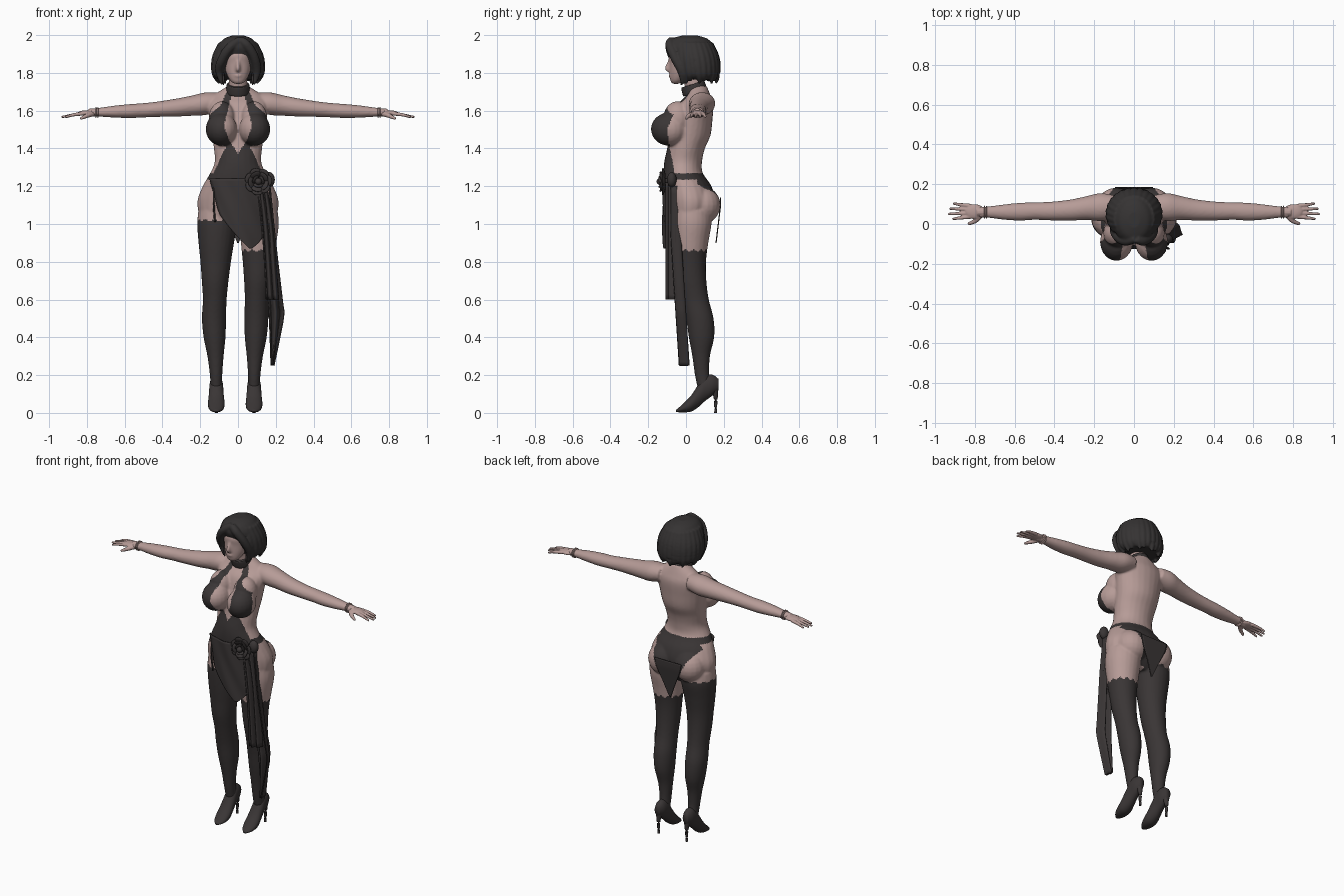
import bpy, bmesh, math
from mathutils import Vector, Matrix

cube = bpy.data.objects.get("Cube")
if cube:
    bpy.data.objects.remove(cube, do_unlink=True)


def material(name, colour):
    mat = bpy.data.materials.new(name)
    mat.use_nodes = True
    mat.diffuse_color = (*colour, 1)
    node = next(n for n in mat.node_tree.nodes if n.type == 'BSDF_PRINCIPLED')
    node.inputs["Base Color"].default_value = (*colour, 1)
    return mat


skin = material("skin", (.47, .33, .31))
fabric = material("dark fabric", (.042, .036, .036))
hair_mat = material("dark hair", (.036, .033, .033))


def spline(rows, steps=5):
    """Smooth in-between rows through the given ones."""
    out = []
    for i in range(len(rows) - 1):
        quad = [Vector(rows[max(0, min(len(rows) - 1, i + k))]) for k in (-1, 0, 1, 2)]
        a, b, c, d = quad
        for s in range(steps):
            t = s / steps
            out.append(b + (c - a) * t / 2 + (2 * a - 5 * b + 4 * c - d) * t * t / 2
                       + (3 * b - a - 3 * c + d) * t ** 3 / 2)
    return out + [Vector(rows[-1])]


def lookup(table, z):
    """Straight interpolation in a table that runs downward in z."""
    if z >= table[0][0]:
        return table[0][1]
    for (za, va), (zb, vb) in zip(table, table[1:]):
        if z >= zb:
            return vb + (va - vb) * (z - zb) / (za - zb)
    return table[-1][1]


def skin_rings(bm, rings, count=24):
    """Closed tube through rings given as centre and two half axes."""
    loops = []
    for centre, u, v in rings:
        angles = [math.tau * i / count for i in range(count)]
        loops.append([bm.verts.new(centre + u * math.cos(a) + v * math.sin(a)) for a in angles])
    for a, b in zip(loops, loops[1:]):
        for i in range(count):
            j = (i + 1) % count
            bm.faces.new((a[i], a[j], b[j], b[i]))
    bm.faces.new(loops[0])
    bm.faces.new(loops[-1])


def loft(bm, axis, rows):
    """Rows: place along axis, two centre values, two radii."""
    first, second = [Vector(e) for e in ((1, 0, 0), (0, 1, 0), (0, 0, 1))
                     if not e["xyz".index(axis)]]
    along = Vector([float(k == axis) for k in "xyz"])
    skin_rings(bm, [(along * t + first * p + second * q, first * max(r, .002), second * max(s, .002))
                    for t, p, q, r, s in spline(rows)])


def strand(bm, points, count=10):
    """Round strand through points (x, y, z, radius)."""
    path = spline(points)
    rings = []
    for i, p in enumerate(path):
        way = path[min(i + 1, len(path) - 1)].xyz - path[max(i - 1, 0)].xyz
        turn = way.to_track_quat('Z', 'Y')
        rings.append((p.xyz, turn @ Vector((p[3], 0, 0)), turn @ Vector((0, p[3], 0))))
    skin_rings(bm, rings, count)


def ball(bm, place, size, turn=None):
    frame = Matrix.Translation(place) @ (turn or Matrix()) @ Matrix.Diagonal((*size, 1))
    bmesh.ops.create_uvsphere(bm, u_segments=20, v_segments=12, radius=1, matrix=frame)


def finish(name, bm, mats, voxel=0, relax=0):
    bmesh.ops.recalc_face_normals(bm, faces=bm.faces)
    mesh = bpy.data.meshes.new(name)
    bm.to_mesh(mesh)
    bm.free()
    ob = bpy.data.objects.new(name, mesh)
    bpy.context.collection.objects.link(ob)
    if voxel:
        fuse = ob.modifiers.new("fuse", 'REMESH')
        fuse.mode, fuse.voxel_size = 'VOXEL', voxel
        soft = ob.modifiers.new("soften", 'SMOOTH')
        soft.factor, soft.iterations = .5, relax
        bpy.context.view_layer.update()
        ready = ob.evaluated_get(bpy.context.evaluated_depsgraph_get())
        ob.data = bpy.data.meshes.new_from_object(ready)
        ob.modifiers.clear()
    ob.data.materials.clear()
    for m in mats:
        ob.data.materials.append(m)
    for p in ob.data.polygons:
        p.use_smooth = True
    return ob


def sheet(name, rows, depth, columns=18):
    """Hanging cloth: rows of height, left and right edge; depth gives y."""
    bm = bmesh.new()
    grid = []
    for z, xl, xr in spline(rows):
        us = [i / columns for i in range(columns + 1)]
        grid.append([bm.verts.new((xl + (xr - xl) * u, depth(xl + (xr - xl) * u, u, z), z)) for u in us])
    for a, b in zip(grid, grid[1:]):
        for i in range(columns):
            bm.faces.new((a[i], a[i + 1], b[i + 1], b[i]))
    ob = finish(name, bm, [fabric])
    thick = ob.modifiers.new("thickness", 'SOLIDIFY')
    thick.thickness, thick.offset = .006, 0


# Body: torso, neck and head
bm = bmesh.new()
loft(bm, 'z', [(1.73, 0, .065, .055, .045), (1.68, 0, .065, .13, .065), (1.63, 0, .05, .16, .095),
               (1.55, 0, .035, .148, .105), (1.47, 0, .02, .136, .11), (1.4, 0, 0, .128, .1),
               (1.33, 0, -.015, .123, .1), (1.27, 0, -.015, .147, .104), (1.2, 0, .01, .187, .125),
               (1.12, 0, .025, .215, .13), (1.04, 0, .02, .2, .11), (.98, 0, .02, .14, .07)])
loft(bm, 'z', [(1.65, 0, .06, .055, .05), (1.72, 0, .045, .05, .05), (1.82, 0, .03, .05, .05)])
loft(bm, 'z', [(1.742, 0, -.055, .02, .018), (1.76, 0, -.045, .042, .038), (1.8, 0, -.025, .063, .062),
               (1.85, 0, -.01, .074, .078), (1.9, 0, 0, .078, .09), (1.95, 0, .02, .065, .075)])
strand(bm, [(0, -.085, 1.87, .008), (0, -.095, 1.845, .009), (0, -.1, 1.822, .013), (0, -.085, 1.812, .01)])
ball(bm, (0, -.08, 1.785), (.022, .013, .01))

for side in (-1, 1):
    # Bust, seat and arms
    ball(bm, (side * .088, -.09, 1.502), (.083, .096, .088))
    ball(bm, (side * .085, -.045, 1.56), (.07, .075, .09))
    ball(bm, (side * .09, .085, 1.1), (.1, .098, .1))
    loft(bm, 'x', [(side * x, y, z, r, s) for x, y, z, r, s in (
        (.1, .085, 1.645, .06, .05), (.17, .085, 1.637, .07, .06), (.24, .08, 1.627, .06, .054),
        (.32, .07, 1.617, .053, .048), (.42, .065, 1.608, .047, .041), (.5, .065, 1.602, .044, .038),
        (.57, .062, 1.598, .045, .037), (.65, .06, 1.595, .039, .032), (.73, .06, 1.592, .029, .024),
        (.78, .06, 1.59, .028, .02))])
    # Legs, the lower parts shifted a little to one side
    loft(bm, 'z', [(z, side * x - .015 * min(1, max(0, 2 - 2 * z)), y, r, s) for z, x, y, r, s in (
        (1.07, .11, .03, .1, .1), (1, .111, .03, .105, .105), (.9, .112, .025, .094, .093),
        (.8, .112, .025, .081, .081), (.7, .112, .032, .071, .076), (.6, .111, .05, .063, .071),
        (.5, .112, .073, .064, .073), (.4, .109, .082, .058, .067), (.3, .104, .08, .043, .047),
        (.2, .101, .085, .033, .038), (.13, .1, .1, .031, .038))])
body = finish("body", bm, [skin, fabric], .0068, 5)

# Clothing that lies tight on the body, chosen face by face
inner = [(1.7, .03), (1.6, .055), (1.52, .075), (1.45, .05), (1.37, 0), (1.2, -1)]
outer = [(1.7, .06), (1.63, .09), (1.58, .15), (1.55, .3)]
flank = [(1.7, .04), (1.62, -.05), (1.5, -.1), (1.4, -.085), (1.27, -.06)]
seat = [(1.24, .2), (1.2, .15), (1.15, .115), (1.08, .085), (1, .04), (.9, 0)]
skirt_left = [(1.24, -.15), (1.15, -.125), (1.06, -.1), (1, -.06), (.93, 0), (.87, .06)]


def clothed(p):
    x, y, z = p
    scallop = .005 * math.sin(12 * math.atan2(y - .03, abs(x) - .11))
    if z < (1.02 if x < 0 else .86) + scallop:
        return True
    if 1.235 < z < 1.27 and abs(x) < .25:
        return True
    if 1.25 < z < 1.7:
        return lookup(inner, z) < abs(x) < lookup(outer, z) and y < lookup(flank, z)
    if .99 < z < 1.25:
        if y > .06:
            return abs(x) < lookup(seat, z)
        return y < -.03 and lookup(skirt_left, z) < x < .15
    return False


for p in body.data.polygons:
    p.material_index = int(clothed(p.center))

# Hands
for side, word in ((-1, "right"), (1, "left")):
    bm = bmesh.new()
    strand(bm, [(side * .75, .06, 1.591, .023), (side * .79, .06, 1.59, .022)])
    ball(bm, (side * .8, .062, 1.587), (.05, .038, .015))
    for i, tip in enumerate((.915, .935, .93, .91)):
        y = .037 + i * .018
        strand(bm, [(side * .82, y, 1.585, .011), (side * .87, y + (i - 1.5) * .004, 1.578, .009),
                    (side * tip, y + (i - 1.5) * .008, 1.566, .006)])
    strand(bm, [(side * .77, .045, 1.583, .014), (side * .8, .015, 1.573, .012), (side * .835, 0, 1.557, .007)])
    finish(word + "_hand", bm, [skin], .0038, 3)

    bm = bmesh.new()
    for x in (.742, .752):
        loft(bm, 'x', [(side * (x + d), .06, 1.591, r, r * .9) for d, r in ((-.003, .028), (0, .033), (.003, .028))])
    finish(word + "_bracelet", bm, [skin])

    # High-heeled shoe
    bm = bmesh.new()
    mid = side * .1 - .015
    loft(bm, 'y', [(y, mid, z, r, s) for y, z, r, s in (
        (-.053, .01, .012, .006), (-.03, .019, .032, .016), (.0, .033, .042, .03), (.03, .052, .044, .044),
        (.065, .09, .04, .06), (.1, .13, .037, .068), (.14, .147, .033, .055), (.172, .15, .018, .03))])
    strand(bm, [(mid, .148, .14, .024), (mid, .157, .085, .012), (mid, .157, .03, .008), (mid, .157, 0, .008)])
    finish(word + "_shoe", bm, [fabric])

    # Garter strap and earring
    bm = bmesh.new()
    strand(bm, [(side * .128, -.082, 1.2, .005), (side * .128, -.088, 1.1, .005), (side * .122, -.08, 1.01, .005)])
    finish(word + "_garter_strap", bm, [fabric])
    bm = bmesh.new()
    strand(bm, [(side * .077, -.025, 1.8, .004), (side * .077, -.025, 1.765, .006), (side * .077, -.025, 1.735, .003)])
    finish(word + "_earring", bm, [fabric])

# Collar, higher at the back
bm = bmesh.new()
loft(bm, 'z', [(-.024, 0, 0, .056, .058), (-.02, 0, 0, .063, .066), (.02, 0, 0, .061, .064), (.024, 0, 0, .054, .056)])
bm.transform(Matrix.Translation((0, .042, 1.717)) @ Matrix.Rotation(.3, 4, 'X'))
finish("collar", bm, [fabric])

# Bobbed hair with swept fringe and loose tips
bm = bmesh.new()
loft(bm, 'z', [(1.765, 0, .09, .1, .075), (1.79, 0, .073, .122, .1), (1.84, 0, .056, .13, .118),
               (1.89, 0, .043, .124, .125), (1.94, 0, .025, .108, .125), (1.98, 0, .02, .075, .095),
               (1.998, 0, .02, .03, .04)])
for i in range(19):
    a = math.radians(-35 + i * 250 / 18)
    c, s = math.cos(a), math.sin(a)
    drop = .012 * (i % 3)
    strand(bm, [(c * .085, .03 + s * .095, 1.955, .02), (c * .118, .045 + s * .112, 1.88, .022),
                (c * .122, .056 + s * .108, 1.8, .02), (c * .1, .06 + s * .1, 1.742 + drop, .006)])
for side, dip in ((-1, .012), (1, -.004)):
    strand(bm, [(.01, -.075, 1.975, .02), (side * .045, -.085, 1.945 - dip, .025),
                (side * .085, -.06, 1.88 - dip, .025), (side * .1, -.025, 1.81, .022),
                (side * .085, -.02, 1.738, .006)])
finish("hair", bm, [hair_mat], .006, 3)

# Skirt panels front and back
sheet("front_skirt_panel", [(1.24, -.15, .15), (1.15, -.125, .15), (1.06, -.1, .15), (1, -.06, .145),
                            (.93, 0, .13), (.87, .06, .075)],
      lambda x, u, z: -.121 + 2.2 * x * x + .003 * math.sin(x * 60 + z * 30))
sheet("back_skirt_panel", [(1.14, -.095, .095), (1.08, -.08, .08), (1, -.045, .045), (.9, -.004, .004)],
      lambda x, u, z: .183 - .12 * max(0, 1.1 - z))

# Two-layer sash with folds
sheet("front_sash", [(1.22, .1, .15), (1, .125, .185), (.8, .14, .2), (.6, .15, .215)],
      lambda x, u, z: -.09 + .03 * (u - .3) + .016 * math.sin(u * 14))
sheet("rear_sash", [(1.2, .13, .17), (.9, .15, .2), (.6, .16, .235), (.52, .165, .243), (.4, .17, .222), (.25, .175, .19)],
      lambda x, u, z: -.055 + .065 * max(0, .95 - z) + .026 * math.sin(u * 11))

# Fabric rose and knot on the hip
bm = bmesh.new()
heart = Vector((.108, -.118, 1.225))
ball(bm, heart + Vector((0, -.02, 0)), (.018, .018, .018))
for count, radius, size, tilt in ((3, .02, .024, -1), (5, .036, .03, -.7), (7, .05, .03, -.3)):
    for i in range(count):
        a = math.tau * i / count + radius * 20
        turn = Matrix.Rotation(-a, 4, 'Y') @ Matrix.Rotation(tilt, 4, 'Z')
        spot = heart + Vector((math.cos(a) * radius, .4 * radius - .02, math.sin(a) * radius))
        ball(bm, spot, (size * .8, .007, size), turn)
ball(bm, (.165, -.075, 1.235), (.03, .025, .04))
finish("hip_rose", bm, [fabric])
